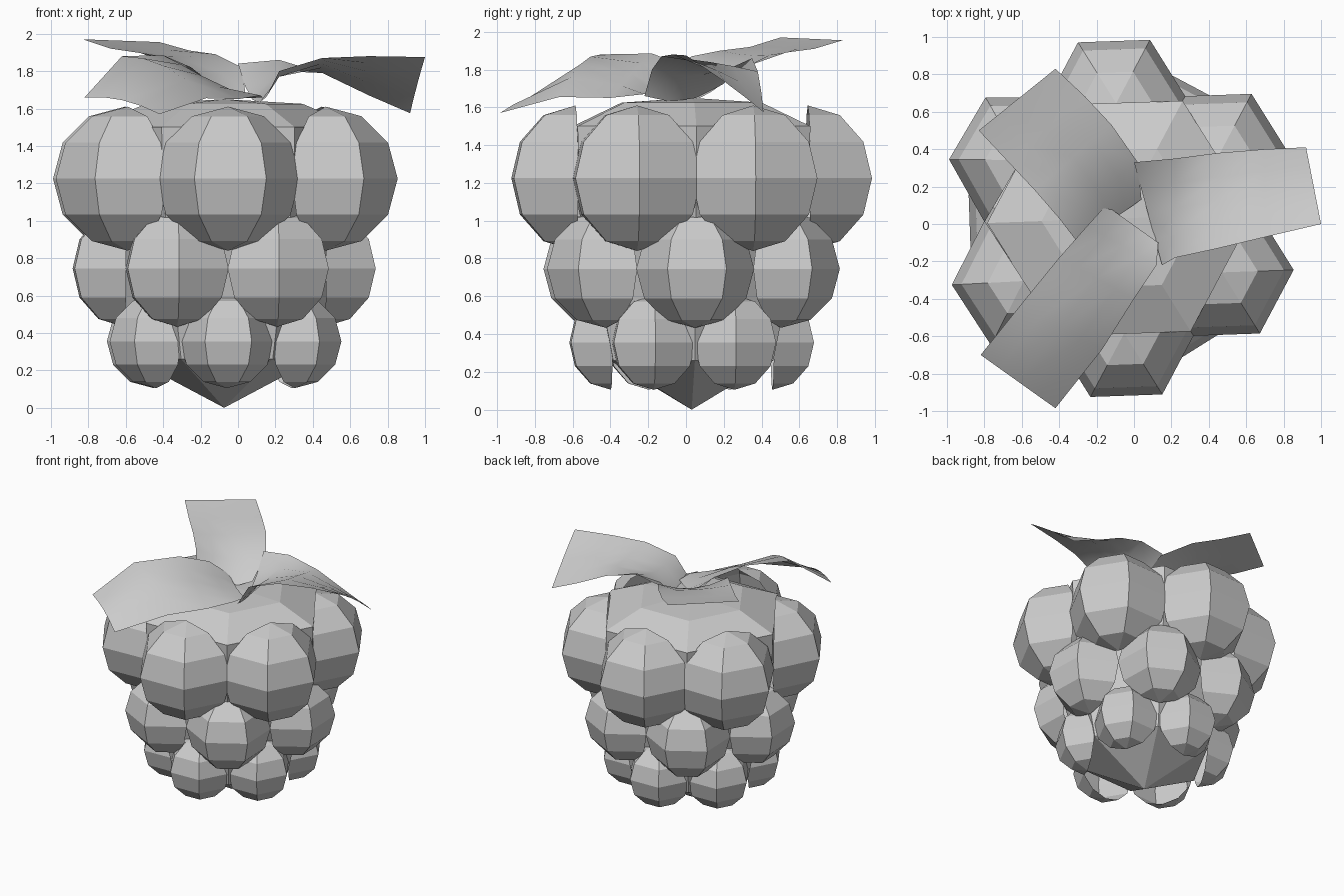
import bpy, math
from mathutils import Vector

if "Cube" in bpy.data.objects:
    bpy.data.objects.remove(bpy.data.objects["Cube"])

CX, CY, TURN = -0.074, 0.03, math.radians(2)


def make(name, verts, faces, smooth=False):
    me = bpy.data.meshes.new(name)
    me.from_pydata(verts, [], faces)
    me.update()
    ob = bpy.data.objects.new(name, me)
    bpy.context.collection.objects.link(ob)
    for p in me.polygons:
        p.use_smooth = smooth
    return ob


# six-sided core with pointed base and shallow domed top
def core():
    rings = [(0.49, 0.26), (0.60, 0.75), (0.70, 1.15), (0.712, 1.50), (0.42, 1.625)]
    v = [(CX, CY, 0.0)]
    for r, z in rings:
        for k in range(6):
            a = TURN + k * math.pi / 3
            v.append((CX + r * math.cos(a), CY + r * math.sin(a), z))
    v.append((CX, CY, 1.65))
    top = len(v) - 1
    f = []
    for k in range(6):
        n = (k + 1) % 6
        f.append((0, 1 + n, 1 + k))
        for j in range(len(rings) - 1):
            b = 1 + j * 6
            f.append((b + k, b + n, b + 6 + n, b + 6 + k))
        f.append((top - 6 + k, top - 6 + n, top))
    make("berry_core", v, f)


# outward-facing half of a six-segment, six-ring sphere
def drupelet(name, ang, dist, z, r):
    c = Vector((CX + dist * math.cos(ang), CY + dist * math.sin(ang), z))
    v = [c - Vector((0, 0, r))]
    for j in range(1, 6):
        t = -math.pi / 2 + j * math.pi / 6
        for k in range(4):
            a = ang - math.pi / 2 + k * math.pi / 3
            v.append(c + r * Vector((math.cos(t) * math.cos(a),
                                     math.cos(t) * math.sin(a), math.sin(t))))
    v.append(c + Vector((0, 0, r)))
    f = []
    for k in range(3):
        f.append((0, 2 + k, 1 + k))
        for j in range(4):
            b = 1 + 4 * j + k
            f.append((b, b + 1, b + 5, b + 4))
        f.append((17 + k, 18 + k, 21))
    make(name, v, f)


# leaf lofted between two edge lines, with a lifted or sunken midrib
def leaf(name, e1, e2, sag):
    n, v, f = 4, [], []
    for p, q, s in zip(e1, e2, sag):
        for i in range(n + 1):
            t = i / n
            w = Vector(p).lerp(Vector(q), t)
            w.z += s * 4 * t * (1 - t)
            v.append(w)
    for j in range(len(e1) - 1):
        for i in range(n):
            a = j * (n + 1) + i
            f.append((a, a + n + 1, a + n + 2, a + 1))
    make(name, v, f, True)


core()

# three staggered rings of drupelets, the upper ring slightly uneven
UNEVEN = (0, 0, -2.5, 1, 0, 0)
for row, (dist, z, r, off) in enumerate([(0.615, 1.225, 0.385, 30),
                                         (0.535, 0.745, 0.312, 0),
                                         (0.427, 0.355, 0.25, 30)]):
    for k in range(6):
        ang = off + 60 * k + (UNEVEN[k] if row == 0 else 0)
        drupelet(f"drupelet_{row}_{k}", TURN + math.radians(ang), dist, z, r)

# three twisted leaves
leaf("leaf_right",
     [(0.15, -0.22, 1.66), (0.22, -0.18, 1.80), (0.45, -0.13, 1.87), (0.70, -0.07, 1.88), (1.0, 0.0, 1.875)],
     [(0.0, 0.33, 1.84), (0.22, 0.35, 1.86), (0.45, 0.38, 1.79), (0.70, 0.40, 1.67), (0.92, 0.41, 1.575)],
     [-0.10, -0.06, 0.01, 0.02, 0.01])
leaf("leaf_back_left",
     [(0.04, 0.13, 1.68), (0.02, 0.33, 1.82), (-0.12, 0.53, 1.89), (-0.26, 0.68, 1.91), (-0.42, 0.83, 1.955)],
     [(-0.30, -0.10, 1.80), (-0.40, 0.03, 1.87), (-0.53, 0.18, 1.90), (-0.68, 0.34, 1.92), (-0.83, 0.50, 1.97)],
     [-0.08, -0.06, -0.02, 0.0, 0.0])
leaf("leaf_front_left",
     [(0.13, -0.10, 1.66), (0.12, -0.22, 1.67), (0.0, -0.40, 1.65), (-0.17, -0.67, 1.655), (-0.42, -0.985, 1.57)],
     [(-0.15, 0.10, 1.70), (-0.25, -0.01, 1.82), (-0.40, -0.18, 1.885), (-0.62, -0.45, 1.88), (-0.82, -0.70, 1.66)],
     [-0.02, -0.05, 0.01, 0.06, 0.03])
